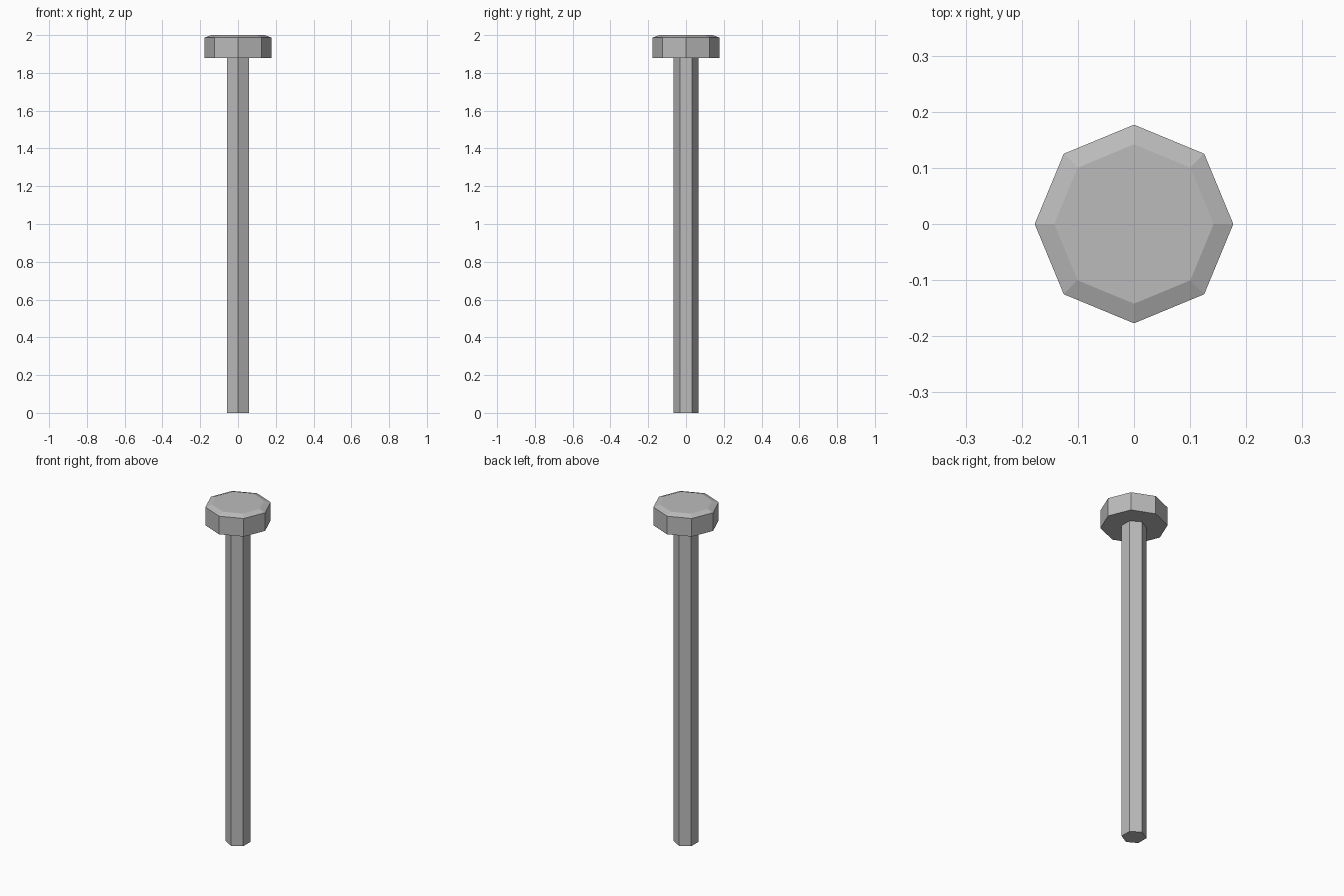
import bpy, bmesh
from math import sin, cos, tau

cube = bpy.data.objects.get("Cube")
if cube:
    bpy.data.objects.remove(cube, do_unlink=True)

# Plain steel grey
steel = bpy.data.materials.new("steel_grey")
steel.use_nodes = True
colour = (0.5, 0.5, 0.5, 1)
steel.diffuse_color = colour
steel.node_tree.nodes["Principled BSDF"].inputs["Base Color"].default_value = colour


def prism(name, sides, profile):
    """Flat-sided solid from (radius, z) rings, with a corner on the y axis."""
    bm = bmesh.new()
    rings = [[bm.verts.new((r * sin(tau * i / sides), r * cos(tau * i / sides), z))
              for i in range(sides)] for r, z in profile]
    for low, high in zip(rings, rings[1:]):
        for i in range(sides):
            j = (i + 1) % sides
            bm.faces.new((low[i], low[j], high[j], high[i]))
    bm.faces.new(rings[0])
    bm.faces.new(rings[-1])
    bmesh.ops.recalc_face_normals(bm, faces=bm.faces)
    mesh = bpy.data.meshes.new(name)
    bm.to_mesh(mesh)
    bm.free()
    mesh.materials.append(steel)
    obj = bpy.data.objects.new(name, mesh)
    bpy.context.collection.objects.link(obj)
    return obj


# Hexagonal shaft
prism("shaft", 6, [(0.066, 0), (0.066, 1.88)])

# Octagonal head with a chamfered top
prism("head", 8, [(0.177, 1.88), (0.177, 1.987), (0.142, 2.0)])
